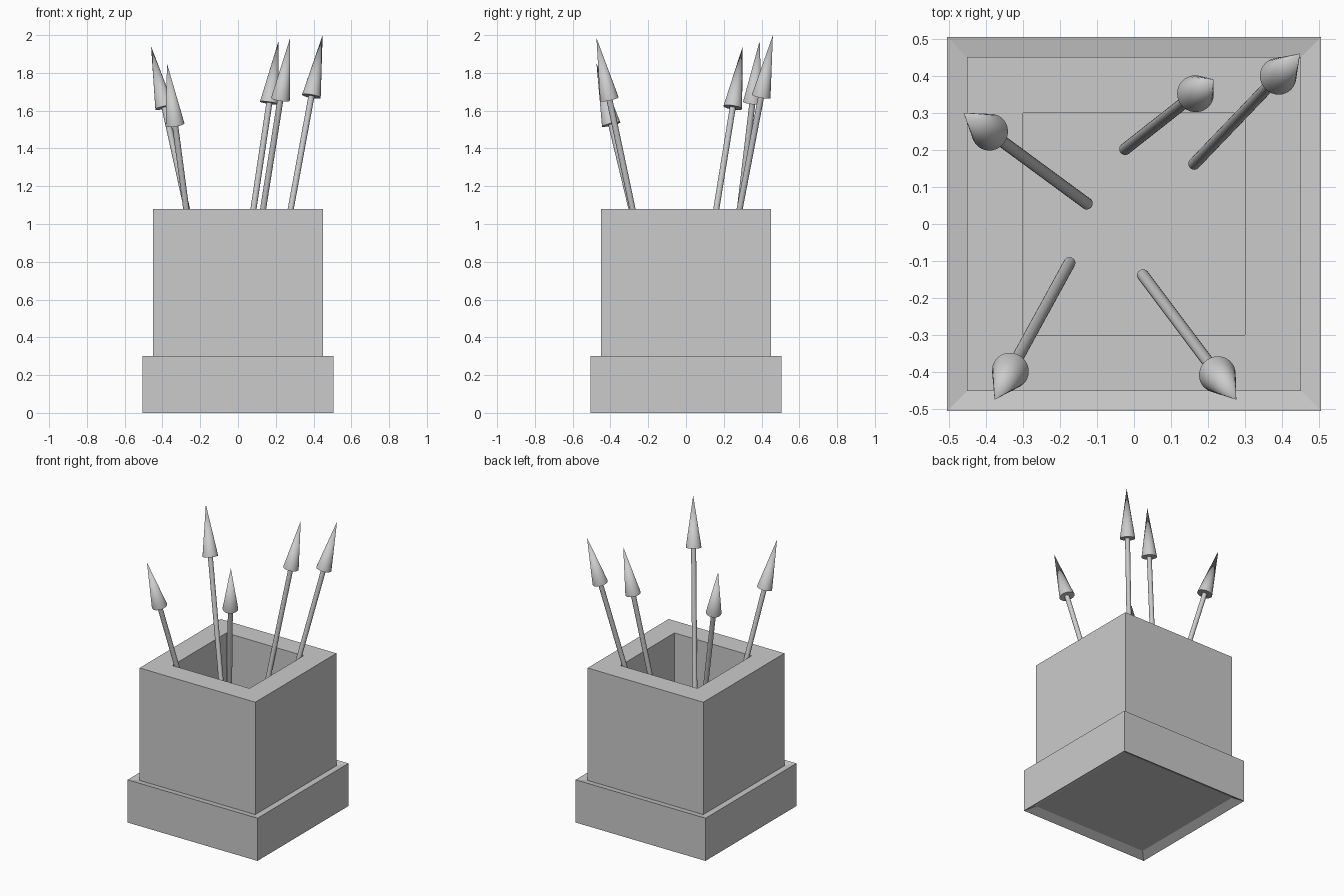
import bpy, bmesh
from mathutils import Vector, Matrix

if "Cube" in bpy.data.objects:
    bpy.data.objects.remove(bpy.data.objects["Cube"])


def square_lathe(name, profile):
    """Sweep a (half width, height) profile around a square and cap both ends."""
    bm = bmesh.new()
    rings = [[bm.verts.new((sx * h, sy * h, z))
              for sx, sy in ((-1, -1), (1, -1), (1, 1), (-1, 1))]
             for h, z in profile]
    for a, b in zip(rings, rings[1:]):
        for i in range(4):
            j = (i + 1) % 4
            bm.faces.new((a[i], a[j], b[j], b[i]))
    bm.faces.new(rings[0])
    bm.faces.new(rings[-1])
    bmesh.ops.recalc_face_normals(bm, faces=bm.faces)
    mesh = bpy.data.meshes.new(name)
    bm.to_mesh(mesh)
    bm.free()
    obj = bpy.data.objects.new(name, mesh)
    bpy.context.collection.objects.link(obj)
    return obj


def arrow(name, tail, tip, shaft_r=0.016, head_r=0.05, head_len=0.335):
    """Round shaft with a cone head, aimed from tail to tip."""
    tail, tip = Vector(tail), Vector(tip)
    direction = tip - tail
    length = direction.length
    shaft_len = length - head_len
    bm = bmesh.new()
    bmesh.ops.create_cone(bm, cap_ends=True, segments=32, radius1=shaft_r,
                          radius2=shaft_r, depth=shaft_len,
                          matrix=Matrix.Translation((0, 0, shaft_len / 2)))
    bmesh.ops.create_cone(bm, cap_ends=True, segments=32, radius1=head_r,
                          radius2=0, depth=head_len,
                          matrix=Matrix.Translation((0, 0, length - head_len / 2)))
    mesh = bpy.data.meshes.new(name)
    bm.to_mesh(mesh)
    bm.free()
    obj = bpy.data.objects.new(name, mesh)
    bpy.context.collection.objects.link(obj)
    obj.location = tail
    obj.rotation_mode = 'QUATERNION'
    obj.rotation_quaternion = direction.to_track_quat('Z', 'Y')
    bpy.ops.object.select_all(action='DESELECT')
    obj.select_set(True)
    bpy.context.view_layer.objects.active = obj
    bpy.ops.object.shade_smooth_by_angle()
    return obj


# Open box with thick walls and a stepped plinth, slightly hollow underneath
square_lathe("arrow_box", [(0.30, 0.20), (0.30, 1.08), (0.45, 1.08), (0.45, 0.29),
                           (0.505, 0.30), (0.505, 0.0), (0.45, 0.03)])

# Arrows leaning outwards in the box
arrow("arrow_left", (-0.127, 0.055, 0.43), (-0.46, 0.30, 1.94))
arrow("arrow_back_right", (0.162, 0.162, 0.44), (0.448, 0.46, 2.0))
arrow("arrow_back", (-0.024, 0.202, 0.37), (0.215, 0.39, 1.97))
arrow("arrow_front_right", (0.024, -0.138, 0.39), (0.276, -0.474, 1.985))
arrow("arrow_front_left", (-0.174, -0.105, 0.32), (-0.376, -0.474, 1.85))
